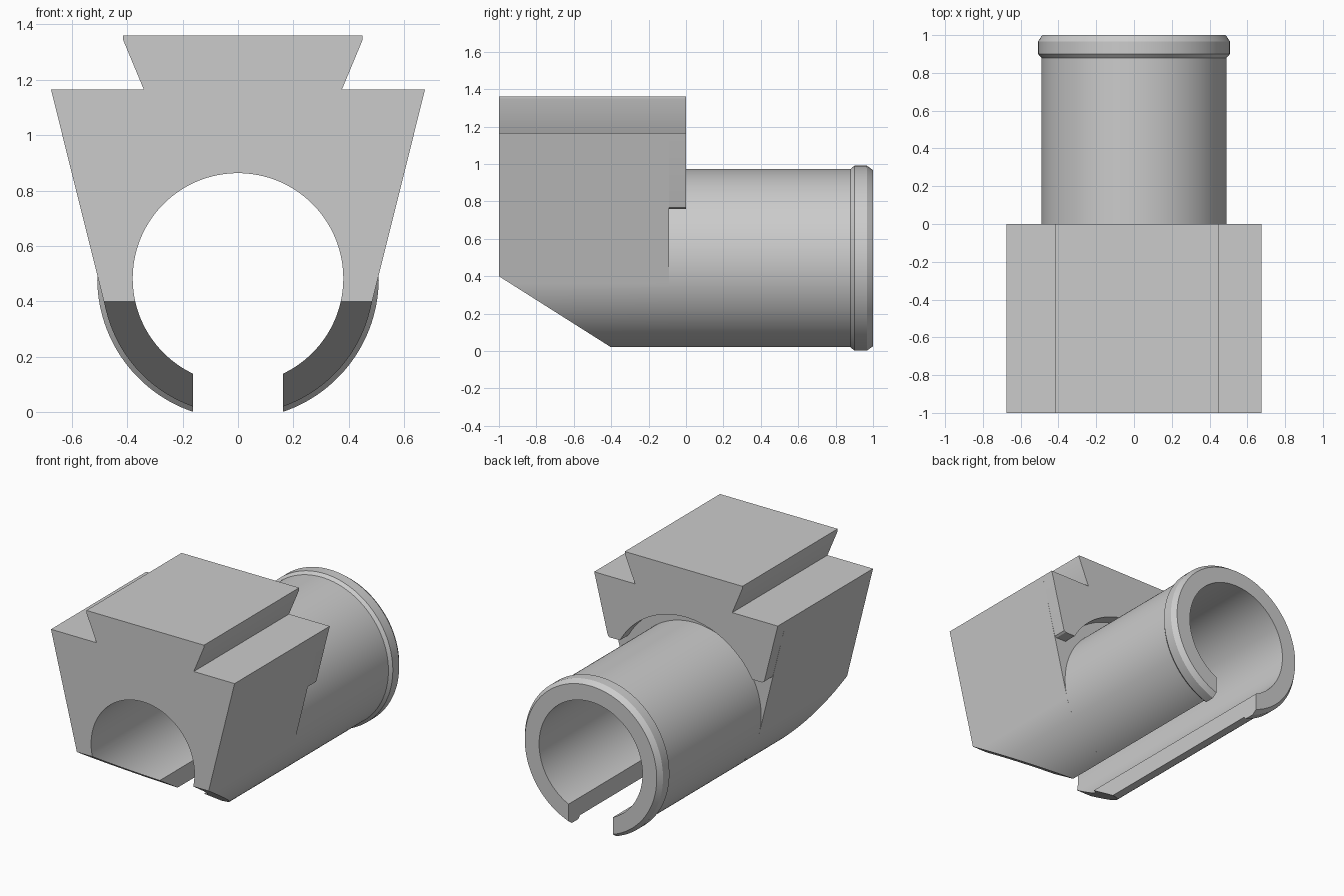
import bpy, bmesh
from math import sin, cos, asin, radians, degrees
from mathutils import Vector

cube = bpy.data.objects.get("Cube")
if cube:
    bpy.data.objects.remove(cube)

AXIS_Z, BORE, TUBE, RIM = 0.483, 0.38, 0.49, 0.508
SLOT = 0.163          # half width of the bottom slot
RECESS = 0.56         # radius of the recess round the tube
TANGENT = 14          # angle where the side walls meet the tube
STEP_Y = -0.09        # depth of the rear recess

grey = bpy.data.materials.new("mid grey")
grey.use_nodes = True
colour = (0.6, 0.6, 0.6, 1)
grey.diffuse_color = colour
grey.node_tree.nodes["Principled BSDF"].inputs["Base Color"].default_value = colour


def arc(r, start, end, n=64):
    """Points on a circle about the tube axis, angles in degrees from +x."""
    angles = [radians(start + (end - start) * i / n) for i in range(n + 1)]
    return [(r * cos(a), AXIS_Z + r * sin(a)) for a in angles]


def lip(r):
    """Angle where radius r meets the right wall of the slot."""
    return -90 + degrees(asin(SLOT / r))


def loft(name, sections, cap_front=True, cut=None):
    """Join equal-length outlines placed at successive y values."""
    bm = bmesh.new()
    rings = [[bm.verts.new((x, y, z)) for x, z in pts] for y, pts in sections]
    for a, b in zip(rings, rings[1:]):
        for i in range(len(a)):
            j = (i + 1) % len(a)
            bm.faces.new((a[i], a[j], b[j], b[i]))
    if cap_front:
        bm.faces.new(rings[0])
    bm.faces.new(rings[-1])
    bmesh.ops.recalc_face_normals(bm, faces=bm.faces)
    if cut:
        geom = bm.verts[:] + bm.edges[:] + bm.faces[:]
        bmesh.ops.bisect_plane(bm, geom=geom, dist=1e-5, plane_co=cut[0],
                               plane_no=cut[1], clear_outer=True)
        edges = [e for e in bm.edges if e.is_boundary]
        bmesh.ops.holes_fill(bm, edges=edges, sides=0)
        bmesh.ops.recalc_face_normals(bm, faces=bm.faces)
    mesh = bpy.data.meshes.new(name)
    bm.to_mesh(mesh)
    bm.free()
    mesh.materials.append(grey)
    obj = bpy.data.objects.new(name, mesh)
    bpy.context.collection.objects.link(obj)
    bpy.ops.object.select_all(action='DESELECT')
    obj.select_set(True)
    bpy.context.view_layer.objects.active = obj
    bpy.ops.object.shade_smooth_by_angle()
    return obj


# Dovetail rail and shoulders, right to left
rail = [(0.675, 1.165), (0.375, 1.165), (0.45, 1.345), (0.45, 1.36),
        (-0.415, 1.36), (-0.415, 1.345), (-0.34, 1.165), (-0.675, 1.165)]
bore = arc(BORE, 180 - lip(BORE), lip(BORE), 128)

# Main block with bore, slot and sloping front underside
body = (arc(TUBE, lip(TUBE), -TANGENT) + rail
        + arc(TUBE, 180 + TANGENT, 180 - lip(TUBE)) + bore)
loft("mount_block", [(-1, body), (STEP_Y, body)],
     cut=(Vector((0, -1, 0.4)), Vector((0, -0.38, -0.6))))

# Rear part of the block, standing clear of the tube
foot = [(0.579, 0.785), (0.573, 0.768), (0.56, 0.76)]
recess_angle = degrees(asin((0.76 - AXIS_Z) / RECESS))
arch = (rail + [(-x, z) for x, z in foot]
        + arc(RECESS, 180 - recess_angle, recess_angle) + foot[::-1])
loft("rear_arch", [(STEP_Y, arch), (0, arch)], cap_front=False)

# Slotted tube with a chamfered rim
rim_steps = [(STEP_Y, TUBE), (0.88, TUBE), (0.9, RIM), (0.967, RIM), (1, 0.485)]
loft("slotted_tube",
     [(y, arc(r, lip(r), 180 - lip(r), 128) + bore) for y, r in rim_steps],
     cap_front=False)
